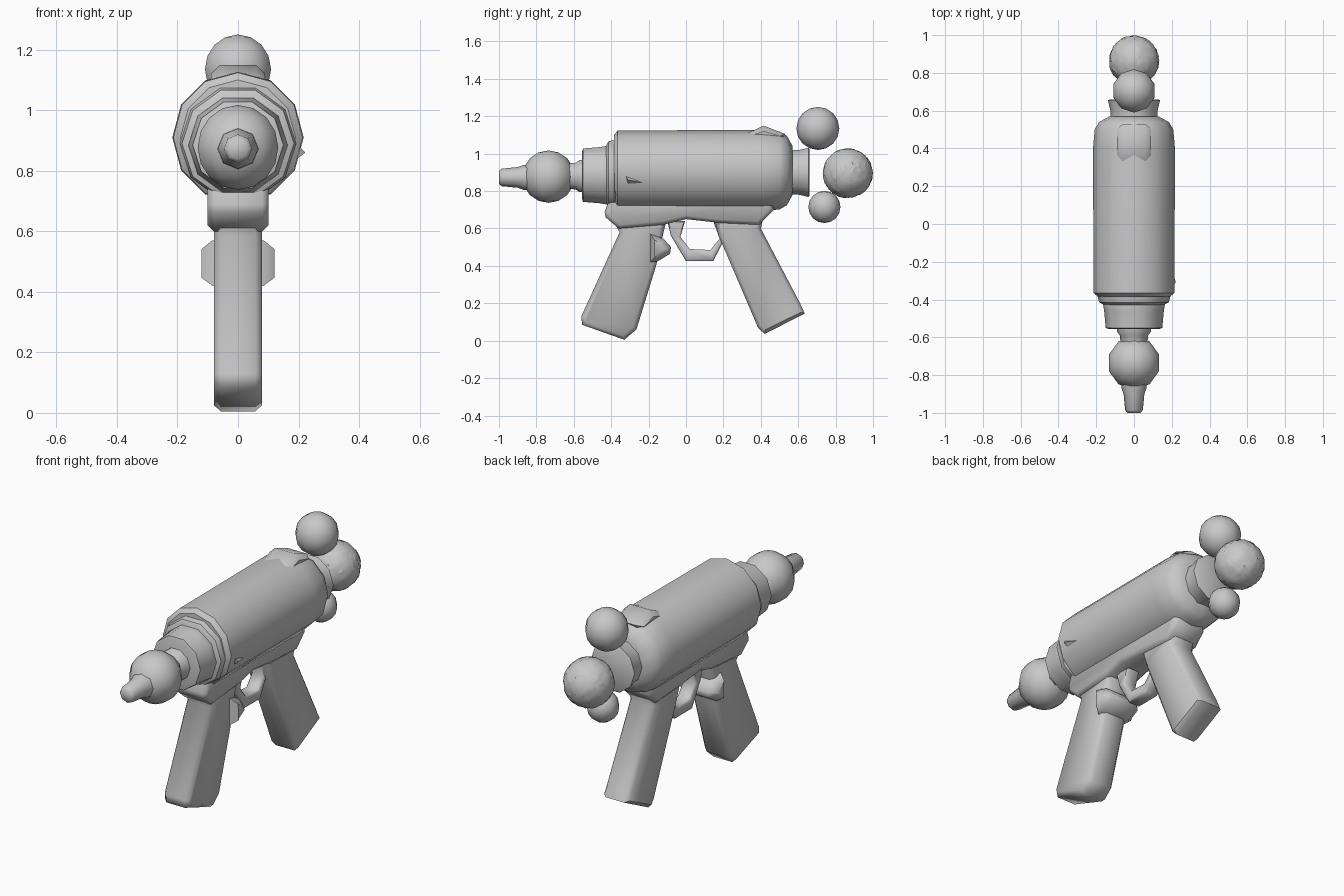
import bpy, bmesh, math, random
from mathutils import Vector

if "Cube" in bpy.data.objects:
    bpy.data.objects.remove(bpy.data.objects["Cube"])

random.seed(4)
grey = bpy.data.materials.new("plain grey")
grey.diffuse_color = (0.58, 0.58, 0.58, 1)
grey.use_nodes = True
grey.node_tree.nodes["Principled BSDF"].inputs["Base Color"].default_value = grey.diffuse_color


def finish(name, bm, angle=40):
    bmesh.ops.recalc_face_normals(bm, faces=bm.faces[:])
    me = bpy.data.meshes.new(name)
    bm.to_mesh(me)
    bm.free()
    me.materials.append(grey)
    for p in me.polygons:
        p.use_smooth = True
    me.set_sharp_from_angle(angle=math.radians(angle))
    ob = bpy.data.objects.new(name, me)
    bpy.context.collection.objects.link(ob)
    return ob


def lathe(name, profile, sides, cz, angle=40, cx=0.0):
    """Revolve (y, radius) points around a lengthwise axis at height cz."""
    bm = bmesh.new()
    rings = []
    for y, r in profile:
        rings.append([bm.verts.new((cx + r * math.cos(2 * math.pi * i / sides), y,
                                    cz + r * math.sin(2 * math.pi * i / sides)))
                      for i in range(sides)])
    for a, b in zip(rings, rings[1:]):
        for i in range(sides):
            j = (i + 1) % sides
            bm.faces.new((a[i], a[j], b[j], b[i]))
    bm.faces.new(rings[0])
    bm.faces.new(rings[-1])
    return finish(name, bm, angle)


def prism(name, profile, half, chamfer, angle=50):
    """Extrude a (y, z) outline across x, with chamfered side faces."""
    bm = bmesh.new()
    w = half - chamfer
    left = [bm.verts.new((-w, y, z)) for y, z in profile]
    right = [bm.verts.new((w, y, z)) for y, z in profile]
    n = len(profile)
    caps = [bm.faces.new(left), bm.faces.new(right)]
    for i in range(n):
        j = (i + 1) % n
        bm.faces.new((left[i], left[j], right[j], right[i]))
    bmesh.ops.recalc_face_normals(bm, faces=bm.faces[:])
    bmesh.ops.inset_individual(bm, faces=caps, thickness=chamfer, depth=chamfer)
    return finish(name, bm, angle)


def ball(name, y, z, r, segments=10, rings=8):
    bm = bmesh.new()
    bmesh.ops.create_uvsphere(bm, u_segments=segments, v_segments=rings, radius=r)
    bmesh.ops.translate(bm, verts=bm.verts[:], vec=(0, y, z))
    return finish(name, bm, 60)


# Main barrel, rear neck and front collar
lathe("barrel", [(-0.385, 0.19), (-0.365, 0.214), (0.40, 0.217), (0.50, 0.208),
                 (0.54, 0.185), (0.57, 0.13)], 12, 0.91)
lathe("rear_neck", [(0.54, 0.125), (0.60, 0.125), (0.655, 0.138), (0.66, 0.13)], 10, 0.90)
lathe("front_ring", [(-0.43, 0.155), (-0.415, 0.185), (-0.385, 0.192), (-0.36, 0.17)], 10, 0.89)
lathe("front_collar", [(-0.555, 0.135), (-0.55, 0.15), (-0.46, 0.158), (-0.42, 0.165),
                       (-0.40, 0.16)], 10, 0.885)

# Nozzle: neck, bulb and tip
lathe("nozzle_neck", [(-0.64, 0.07), (-0.59, 0.075), (-0.57, 0.09), (-0.54, 0.09)], 10, 0.88)
ball("nozzle_bulb", -0.735, 0.877, 0.14)
lathe("nozzle_tip", [(-1.0, 0.034), (-0.985, 0.047), (-0.90, 0.055), (-0.87, 0.066),
                     (-0.83, 0.07)], 8, 0.873, 60)

# Rear balls
ball("upper_ball", 0.705, 1.135, 0.115)
ball("lower_ball", 0.74, 0.715, 0.086)

# Crumpled ball: two roughened shells cutting through each other
for shell in range(2):
    bm = bmesh.new()
    bmesh.ops.create_icosphere(bm, subdivisions=4 - shell, radius=0.131)
    for v in bm.verts:
        v.co *= random.uniform(0.975, 1.03)
        v.co += Vector((0, 0.865, 0.895))
    finish("crumpled_ball_%d" % (shell + 1), bm, 30)

# Saddle under the barrel that carries both grips
prism("under_saddle", [(-0.435, 0.69), (-0.43, 0.66), (-0.36, 0.60), (-0.12, 0.62),
                       (0.0, 0.65), (0.18, 0.63), (0.39, 0.62), (0.47, 0.70),
                       (0.45, 0.78), (-0.40, 0.78)], 0.10, 0.02)

# Grips
prism("front_grip", [(-0.40, 0.66), (-0.355, 0.58), (-0.56, 0.13), (-0.555, 0.085),
                     (-0.33, 0.005), (-0.265, 0.06), (-0.16, 0.40),
                     (-0.12, 0.58), (-0.10, 0.66)], 0.08, 0.022)
prism("rear_grip", [(0.15, 0.66), (0.175, 0.56), (0.385, 0.07), (0.42, 0.036),
                    (0.635, 0.145), (0.61, 0.20), (0.40, 0.60), (0.42, 0.68)], 0.08, 0.022)

# Wide trigger button on the front grip
prism("trigger", [(-0.19, 0.42), (-0.15, 0.425), (-0.085, 0.465), (-0.08, 0.50),
                  (-0.12, 0.545), (-0.19, 0.57)], 0.12, 0.035)

# Open trigger guard
outer = [(-0.10, 0.64), (-0.08, 0.56), (0.0, 0.425), (0.145, 0.425), (0.20, 0.53), (0.20, 0.64)]
inner = [(-0.005, 0.64), (-0.03, 0.555), (0.02, 0.49), (0.13, 0.485), (0.18, 0.545), (0.145, 0.64)]
prism("trigger_guard", outer + inner[::-1], 0.04, 0.008)

# Small raised sight and side nub
prism("sight_bump", [(0.33, 1.11), (0.415, 1.15), (0.53, 1.105), (0.50, 1.05), (0.36, 1.05)],
      0.09, 0.03)
bm = bmesh.new()
pts = [(0.19, -0.33, 0.895), (0.19, -0.21, 0.84), (0.19, -0.31, 0.835), (0.222, -0.31, 0.86)]
vs = [bm.verts.new(p) for p in pts]
for a, b, c in ((0, 1, 2), (0, 1, 3), (1, 2, 3), (2, 0, 3)):
    bm.faces.new((vs[a], vs[b], vs[c]))
finish("side_nub", bm)
